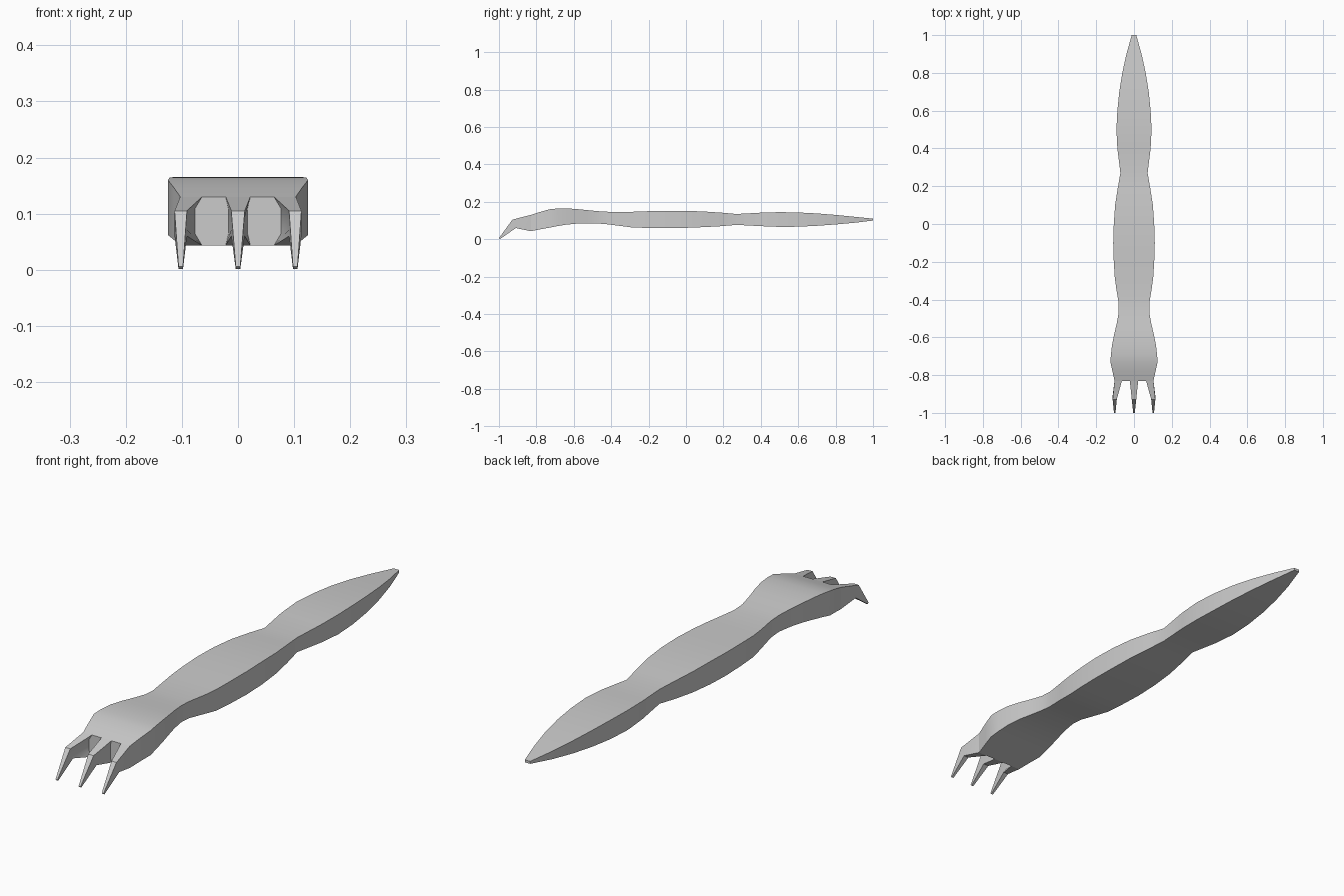
import bpy, bmesh, math

if "Cube" in bpy.data.objects:
    bpy.data.objects.remove(bpy.data.objects["Cube"])

grey = bpy.data.materials.new("plain grey")
grey.diffuse_color = (0.6, 0.6, 0.6, 1)
grey.use_nodes = True
grey.node_tree.nodes["Principled BSDF"].inputs["Base Color"].default_value = grey.diffuse_color


def loft(name, rings):
    """Skin a list of equal-length closed rings and cap both ends."""
    bm = bmesh.new()
    loops = [[bm.verts.new(p) for p in ring] for ring in rings]
    n = len(loops[0])
    for a, b in zip(loops, loops[1:]):
        for i in range(n):
            j = (i + 1) % n
            bm.faces.new((a[i], a[j], b[j], b[i]))
    bm.faces.new(loops[0])
    bm.faces.new(loops[-1])
    bmesh.ops.recalc_face_normals(bm, faces=bm.faces)
    mesh = bpy.data.meshes.new(name)
    bm.to_mesh(mesh)
    bm.free()
    obj = bpy.data.objects.new(name, mesh)
    bpy.context.collection.objects.link(obj)
    mesh.materials.append(grey)
    bpy.ops.object.select_all(action='DESELECT')
    obj.select_set(True)
    bpy.context.view_layer.objects.active = obj
    bpy.ops.object.shade_smooth_by_angle(angle=math.radians(25))
    return obj


# Limb with paw: y, half width, bottom, top
limb = [
    (1.0, .012, .100, .110), (.9, .040, .088, .120), (.8, .062, .079, .130),
    (.7, .078, .072, .138), (.6, .088, .067, .143), (.5, .093, .066, .145),
    (.4, .088, .070, .142), (.27, .072, .077, .135), (.19, .086, .070, .142),
    (.1, .100, .065, .148), (0, .107, .061, .152), (-.1, .110, .060, .152),
    (-.2, .107, .061, .150), (-.28, .102, .062, .147), (-.34, .094, .070, .146),
    (-.42, .081, .080, .147), (-.47, .081, .084, .150), (-.53, .092, .085, .156),
    (-.58, .104, .084, .161), (-.64, .116, .078, .165), (-.69, .122, .070, .164),
    (-.73, .125, .062, .160), (-.78, .114, .053, .146), (-.83, .103, .043, .130),
]
loft("limb", [[(-w, y, b), (w, y, b), (w, y, t), (-w, y, t)]
              for y, w, b, t in limb])


def claw(name, root, mid, knuckle, tip):
    """Each argument is an (inner x, outer x) span; the claw bends at the knuckle."""
    def ring(span, waist, low, high):
        pts = [low, None, None, high]
        for k, f in ((1, .25), (2, .75)):
            pts[k] = tuple(l + (h - l) * f for l, h in zip(low, high))
        inner = [(s[0], *p) for s, p in zip((span, waist, waist, span), pts)]
        outer = [(s[1], *p) for s, p in zip((span, waist, waist, span), pts)]
        return inner + outer[::-1]
    loft(name, [
        ring(root, mid, (-.83, .043), (-.83, .130)),
        ring(knuckle, knuckle, (-.91, .060), (-.928, .105)),
        ring(tip, tip, (-.994, .001), (-1.0, .006)),
    ])


# Three claws
claw("middle_claw", (-.022, .022), (-.017, .017), (-.012, .012), (-.004, .004))
for side, s in (("left", -1), ("right", 1)):
    claw(side + "_claw", *[(s * a, s * b) for a, b in
                           ((.064, .103), (.077, .103), (.091, .113), (.098, .106))])
